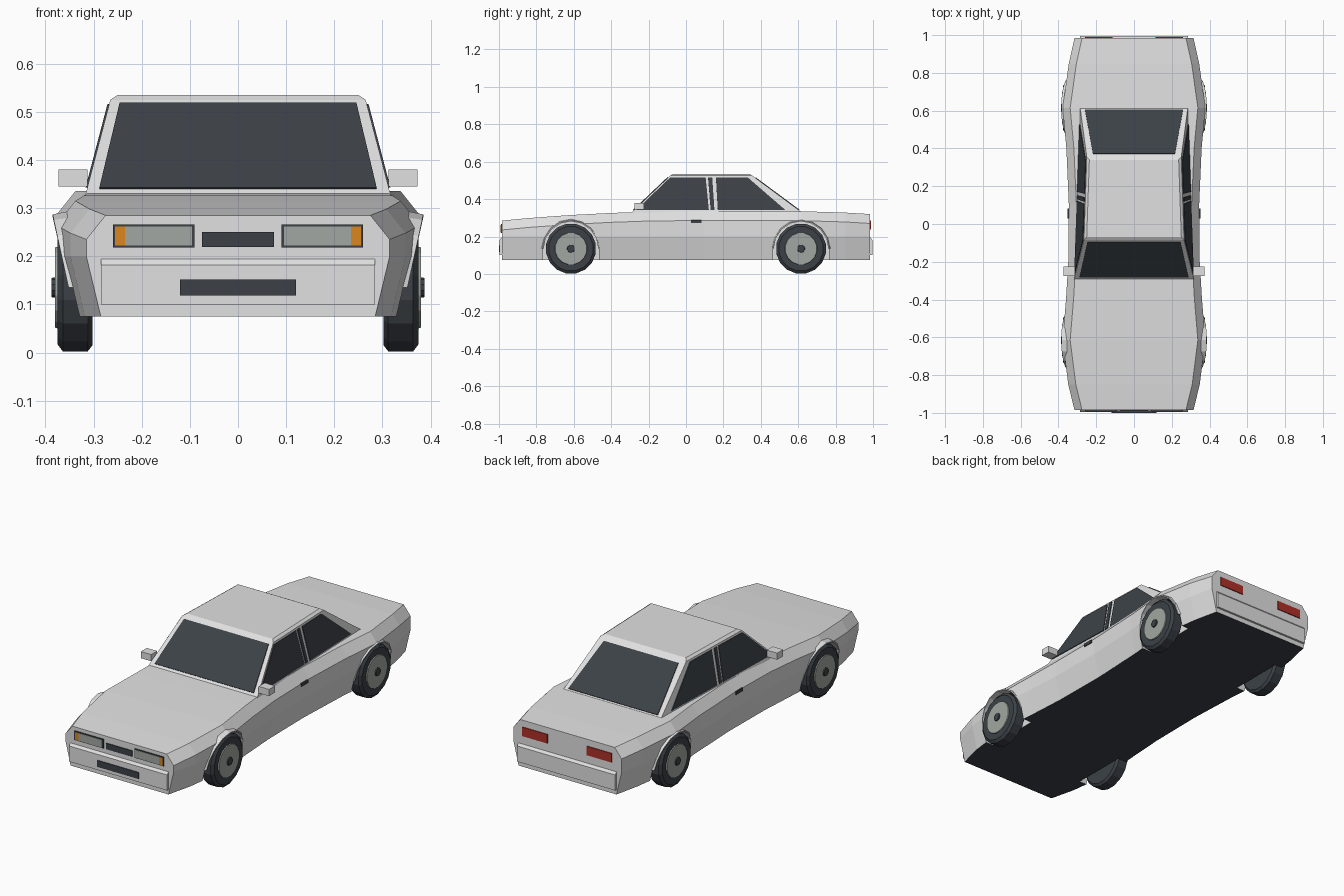
import bpy, bmesh, math
from mathutils import Vector
from mathutils.geometry import normal

if "Cube" in bpy.data.objects:
    bpy.data.objects.remove(bpy.data.objects["Cube"])


def material(name, rgb):
    m = bpy.data.materials.new(name)
    m.use_nodes = True
    m.diffuse_color = (*rgb, 1)
    m.node_tree.nodes["Principled BSDF"].inputs["Base Color"].default_value = (*rgb, 1)
    return m


PAINT = material("pale grey paint", (.75, .75, .75))
DARK = material("dark glass and rubber", (.045, .053, .063))
LAMP = material("lamp and rim grey", (.36, .39, .36))
AMBER = material("amber", (.7, .24, .012))
RED = material("tail red", (.43, .03, .02))


def finish(name, bm, *mats):
    bmesh.ops.recalc_face_normals(bm, faces=bm.faces)
    me = bpy.data.meshes.new(name)
    bm.to_mesh(me)
    bm.free()
    for m in mats:
        me.materials.append(m)
    ob = bpy.data.objects.new(name, me)
    bpy.context.collection.objects.link(ob)
    return ob


def loft(name, rings, *mats, closed=False):
    """Skin a list of equal rings, capping the ends unless closed."""
    bm = bmesh.new()
    rows = [[bm.verts.new(p) for p in r] for r in rings]
    n = len(rows[0])
    pairs = list(zip(rows, rows[1:]))
    if closed:
        pairs.append((rows[-1], rows[0]))
    else:
        bm.faces.new(rows[0])
        bm.faces.new(rows[-1])
    for a, b in pairs:
        for i in range(n):
            j = (i + 1) % n
            bm.faces.new((a[i], a[j], b[j], b[i]))
    return finish(name, bm, *mats)


def prism(name, pts, vec, mat):
    pts = [Vector(p) for p in pts]
    return loft(name, [pts, [p + Vector(vec) for p in pts]], mat)


def plate(name, pts, mat, half=.004):
    n = normal([Vector(p) for p in pts]) * half
    return prism(name, [Vector(p) - n for p in pts], n * 2, mat)


def rect(x0, x1, z0, z1, y):
    return [(x0, y, z0), (x1, y, z0), (x1, y, z1), (x0, y, z1)]


def lathe(name, profile, s, y, z, mat, sides=16):
    turn = [(i + .5) * math.tau / sides for i in range(sides)]
    rings = [[(s * x, y + r * math.cos(a), z + r * math.sin(a)) for a in turn]
             for x, r in profile]
    return loft(name, rings, mat)


# Lower body: sections along the length (y, half width, deck height)
stations = [(-.985, .315, .285), (-.85, .348, .298), (-.615, .378, .315), (-.4, .36, .326),
            (-.2, .348, .333), (.1, .345, .336), (.4, .358, .336), (.615, .378, .335),
            (.85, .345, .328), (.985, .315, .32)]
rings = []
for y, w, top in stations:
    half = [(w - .03, .075), (w, .2), (w, top - .05), (w - .04, top)]
    rings.append([(x, y, z) for x, z in half] + [(-x, y, z) for x, z in reversed(half)])
body = loft("body", rings, PAINT, DARK)

# Wheel arch openings
WHEEL_Y, HUB_Z, TYRE_R = .615, .135, .135
arc = [math.pi * i / 8 for i in range(9)]
for s in (1, -1):
    for wy in (-WHEEL_Y, WHEEL_Y):
        outline = [(s * .285, wy + .15 * math.cos(a), HUB_Z + .15 * math.sin(a)) for a in arc]
        outline += [(s * .285, wy - .15, 0), (s * .285, wy + .15, 0)]
        cutter = prism("arch_cutter", outline, (s * .2, 0, 0), PAINT)
        cutter.hide_render = True
        mod = body.modifiers.new("arch", "BOOLEAN")
        mod.operation, mod.solver, mod.object = "DIFFERENCE", "EXACT", cutter
        bpy.context.view_layer.objects.active = body
        bpy.ops.object.modifier_apply(modifier=mod.name)
        bpy.data.objects.remove(cutter)
for f in body.data.polygons:
    f.material_index = 1 if f.normal.z < -.85 else 0


# Cabin: planar leaning sides, roof with a small chamfer
def side_x(y, z):
    return .315 - .034 * (y + .285) - .227 * (z - .335)


profile = [(-.295, .325, 0), (-.085, .525, 0), (-.07, .535, .012),
           (.34, .535, .012), (.355, .525, 0), (.625, .325, 0)]
bm = bmesh.new()
left, right = [[bm.verts.new((s * (side_x(y, z) - inset), y, z)) for y, z, inset in profile]
               for s in (1, -1)]
for i in range(6):
    j = (i + 1) % 6
    bm.faces.new((left[i], left[j], right[j], right[i]))
for v in (left, right):
    bm.faces.new((v[0], v[1], v[4], v[5]))
    bm.faces.new(v[1:5])
finish("cabin", bm, PAINT)

# Windscreen and rear window
plate("windscreen", [(-.288, -.28, .34), (.288, -.28, .34),
                     (.246, -.095, .516), (-.246, -.095, .516)], DARK)
plate("rear_window", [(.26, .605, .34), (-.26, .605, .34),
                      (-.217, .371, .513), (.217, .371, .513)], DARK)

# Side windows and centre pillar strip
side_glass = {
    "front_side_window": [(-.265, .342), (.122, .342), (.105, .515), (-.085, .515)],
    "pillar_strip": [(.132, .342), (.152, .342), (.14, .515), (.118, .515)],
    "rear_side_window": [(.17, .342), (.53, .342), (.33, .515), (.16, .515)],
}
for s, tag in ((1, "left"), (-1, "right")):
    for name, pts in side_glass.items():
        plate(f"{tag}_{name}", [(s * side_x(y, z), y, z) for y, z in pts], DARK)

    # Mirror and door handle
    x0, x1 = sorted((s * .313, s * .373))
    prism(f"{tag}_mirror", rect(x0, x1, .345, .38, -.275), (0, .05, 0), PAINT)
    x0, x1 = sorted((s * .335, s * .351))
    prism(f"{tag}_door_handle", rect(x0, x1, .272, .288, .028), (0, .055, 0), DARK)

    # Headlight: dark frame, grey lens, amber indicator
    for name, a, b, z0, z1, y, mat in (
            ("headlight_frame", .09, .26, .218, .266, -.986, DARK),
            ("headlight", .096, .235, .222, .262, -.988, LAMP),
            ("indicator", .235, .255, .222, .262, -.988, AMBER),
            ("tail_light", .115, .26, .238, .285, .986, RED)):
        x0, x1 = sorted((s * a, s * b))
        plate(f"{tag}_{name}", rect(x0, x1, z0, z1, y), mat)

    # Wheels and flared arch lips
    for wy, end in ((-WHEEL_Y, "front"), (WHEEL_Y, "rear")):
        lathe(f"{tag}_{end}_tyre", [(.302, .122), (.312, TYRE_R), (.364, TYRE_R), (.375, .12)],
              s, wy, HUB_Z, DARK)
        lathe(f"{tag}_{end}_rim", [(.37, .088), (.38, .085)], s, wy, HUB_Z, LAMP)
        lathe(f"{tag}_{end}_hub", [(.375, .022), (.387, .02)], s, wy, HUB_Z, DARK, 10)
        lip = []
        for a in arc:
            c, d = math.cos(a), math.sin(a)
            flare = .352 + .033 * d
            lip.append([(s * x, wy + r * c, HUB_Z + r * d)
                        for x, r in ((.335, .146), (flare, .146), (flare, .152), (.335, .162))])
        loft(f"{tag}_{end}_arch_lip", lip, PAINT)

# Bumpers with a sloped upper edge
for s, name in ((-1, "front_bumper"), (1, "rear_bumper")):
    section = [(.98, .1), (.996, .1), (.996, .182), (.98, .2)]
    prism(name, [(-.285, s * y, z) for y, z in section], (.57, 0, 0), PAINT)

# Grille slots
plate("upper_grille", rect(-.075, .075, .219, .25, -.986), DARK)
plate("lower_grille", rect(-.12, .12, .118, .152, -.996), DARK)
